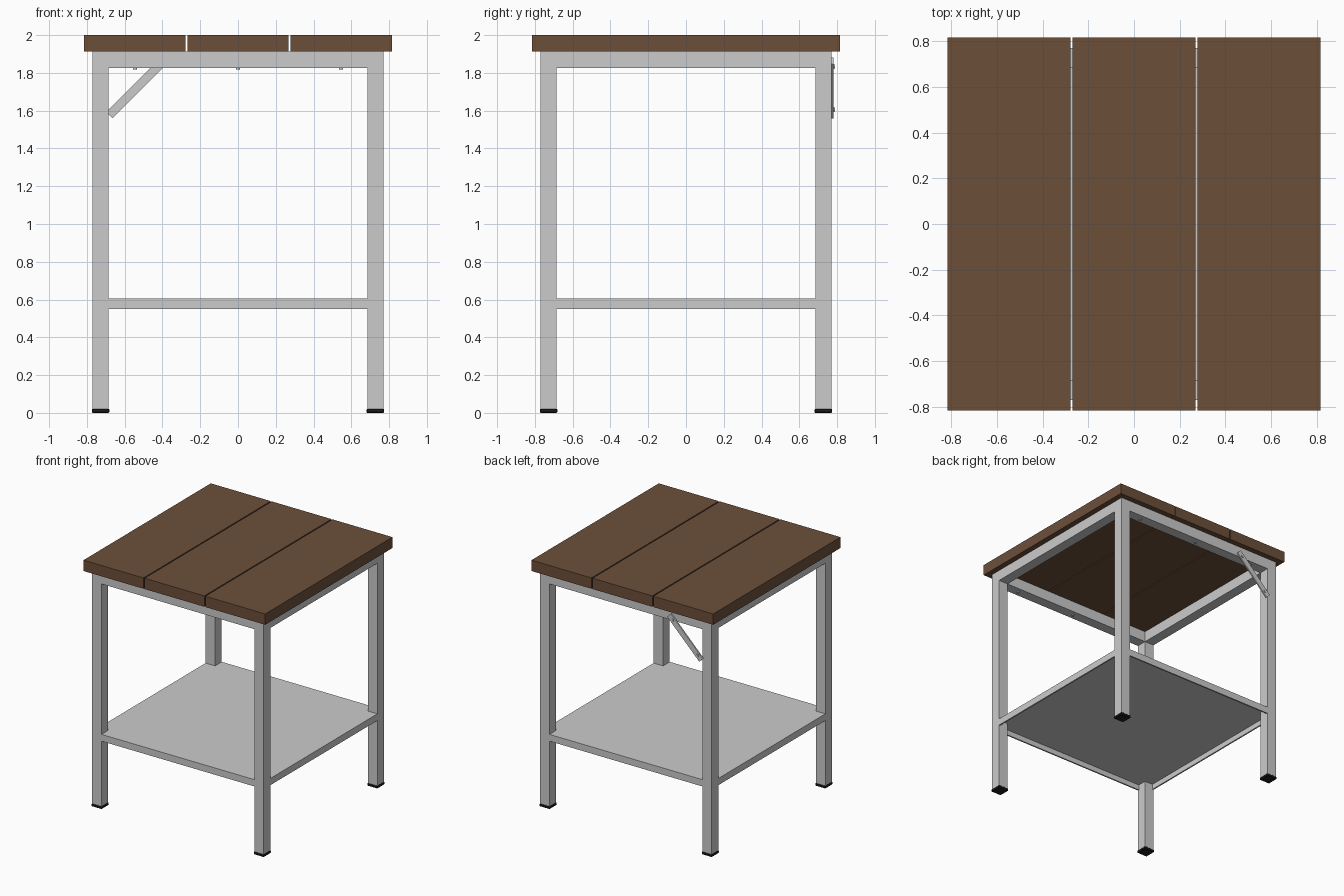
import bpy, bmesh, math

if "Cube" in bpy.data.objects:
    bpy.data.objects.remove(bpy.data.objects["Cube"])

LEG, HALF = 0.7275, 0.0425          # leg centre offset, half thickness
INNER, OUTER = LEG - HALF, LEG + HALF


def material(name, color):
    m = bpy.data.materials.new(name)
    m.diffuse_color = (*color, 1)
    m.use_nodes = True
    m.node_tree.nodes["Principled BSDF"].inputs["Base Color"].default_value = m.diffuse_color
    return m


wood = material("brown_wood", (0.15, 0.078, 0.042))
black = material("black_rubber", (0.012, 0.012, 0.012))


def box(name, lo, hi, mat=None, bevel=0.0):
    bm = bmesh.new()
    bmesh.ops.create_cube(bm, size=1)
    me = bpy.data.meshes.new(name)
    for v in bm.verts:
        v.co = [(h - l) * c for l, h, c in zip(lo, hi, v.co)]
    bm.to_mesh(me)
    bm.free()
    ob = bpy.data.objects.new(name, me)
    ob.location = [(l + h) / 2 for l, h in zip(lo, hi)]
    bpy.context.collection.objects.link(ob)
    if mat:
        me.materials.append(mat)
    if bevel:
        b = ob.modifiers.new("bevel", 'BEVEL')
        b.width, b.segments = bevel, 1
    return ob


def bolt(name, loc, radius, depth, rot=(0, 0, 0)):
    bpy.ops.mesh.primitive_cylinder_add(vertices=16, radius=radius, depth=depth,
                                        location=loc, rotation=rot)
    ob = bpy.context.object
    ob.name = name
    bpy.ops.object.shade_smooth_by_angle(angle=math.radians(35))
    return ob


# Three top planks with narrow gaps
for i, (x0, x1) in enumerate([(-0.815, -0.277), (-0.268, 0.268), (0.277, 0.815)]):
    box(f"top_plank_{i + 1}", (x0, -0.815, 1.912), (x1, 0.815, 2.0), wood)

# Legs with rubber feet
for sx in (-1, 1):
    for sy in (-1, 1):
        x, y = sx * LEG, sy * LEG
        name = ("front" if sy < 0 else "back") + ("_left" if sx < 0 else "_right")
        box(name + "_leg", (x - HALF, y - HALF, 0.01), (x + HALF, y + HALF, 1.912))
        f = HALF + 0.004
        box(name + "_foot", (x - f, y - f, 0), (x + f, y + f, 0.021), black, 0.004)

# Upper frame rails and thin shelf lips, flush with the outer leg faces
T = 0.012
for s, name in ((-1, "front"), (1, "back")):
    box(name + "_top_rail", (-INNER, s * LEG - HALF, 1.825), (INNER, s * LEG + HALF, 1.912))
    y = s * (OUTER - T / 2)
    box(name + "_shelf_lip", (-INNER, y - T / 2, 0.55), (INNER, y + T / 2, 0.605))
for s, name in ((-1, "left"), (1, "right")):
    box(name + "_top_rail", (s * LEG - HALF, -INNER, 1.825), (s * LEG + HALF, INNER, 1.912))
    x = s * (OUTER - T / 2)
    box(name + "_shelf_lip", (x - T / 2, -INNER, 0.55), (x + T / 2, INNER, 0.605))

# Shelf plate: cross-shaped outline notched around the legs
o, n = OUTER - T, INNER
quarter = [(o, n), (n, n), (n, o)]
outline = []
for k in range(4):
    c, s = round(math.cos(k * math.pi / 2)), round(math.sin(k * math.pi / 2))
    outline += [(x * c - y * s, x * s + y * c) for x, y in quarter]
bm = bmesh.new()
face = bm.faces.new([bm.verts.new((x, y, 0.593)) for x, y in outline])
ext = bmesh.ops.extrude_face_region(bm, geom=[face])
bmesh.ops.translate(bm, vec=(0, 0, 0.012),
                    verts=[g for g in ext["geom"] if isinstance(g, bmesh.types.BMVert)])
bmesh.ops.recalc_face_normals(bm, faces=bm.faces)
me = bpy.data.meshes.new("shelf_plate")
bm.to_mesh(me)
bm.free()
bpy.context.collection.objects.link(bpy.data.objects.new("shelf_plate", me))

# Screws under the front and back rails, one per plank
for y in (-LEG, LEG):
    for x in (-0.546, 0, 0.546):
        bolt("plank_screw", (x, y, 1.822), 0.011, 0.01)

# Diagonal flat brace on the back with two bolts
cx, cz, L, W = -0.538, 1.72, 0.407, 0.046
brace = box("back_brace", (cx - L / 2, 0.77, cz - W / 2), (cx + L / 2, 0.781, cz + W / 2))
brace.rotation_euler = (0, -math.pi / 4, 0)
for d in (-0.113, 0.113):
    bolt("brace_bolt", (cx + d, 0.782, cz + d), 0.011, 0.012, (math.pi / 2, 0, 0))
